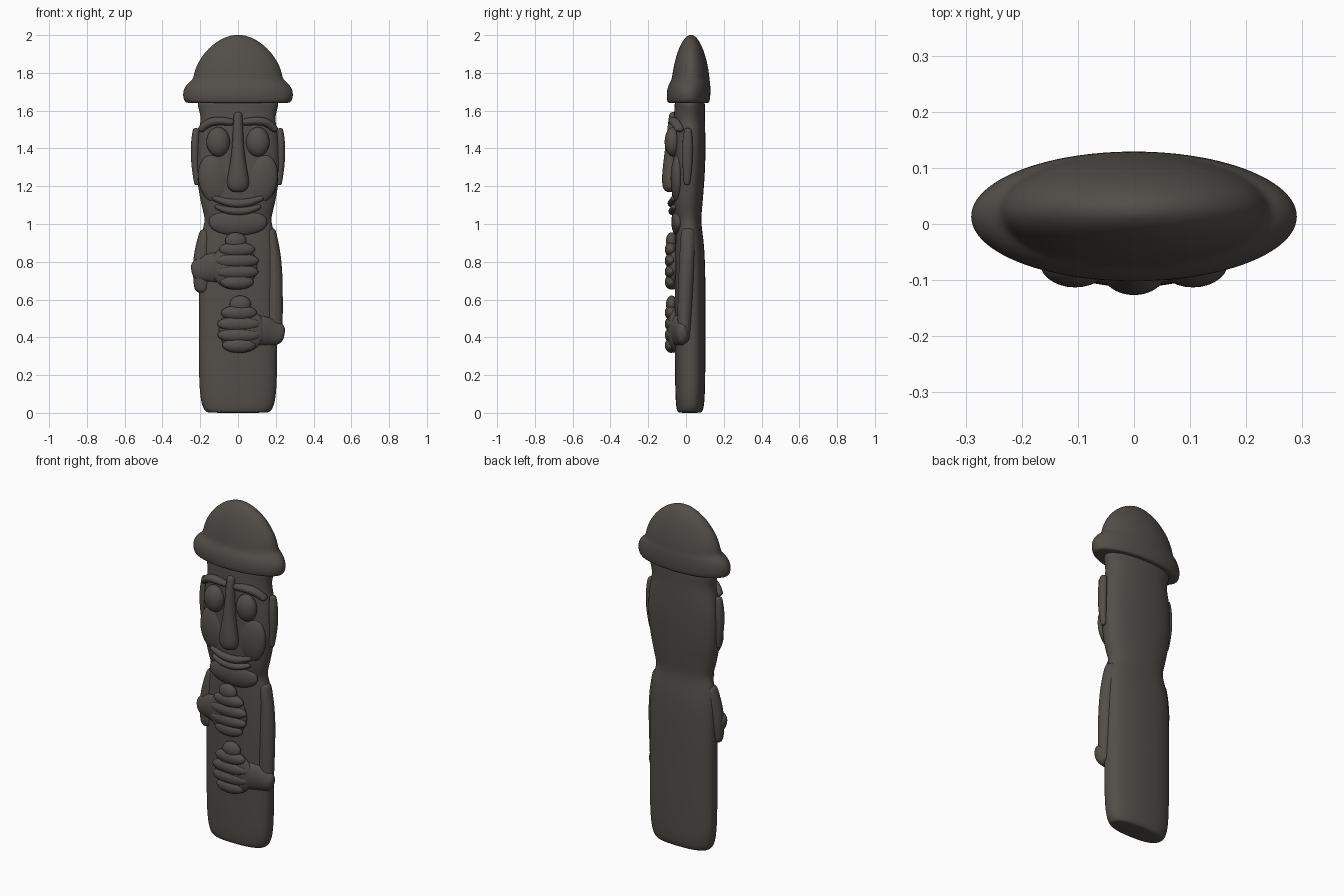
import bpy, bmesh, math
from mathutils import Vector

stone = bpy.data.materials.new("dark basalt stone")
stone.diffuse_color = (0.085, 0.078, 0.068, 1)


def finish(name, bm, subdiv=0):
    bmesh.ops.recalc_face_normals(bm, faces=bm.faces)
    me = bpy.data.meshes.new(name)
    bm.to_mesh(me)
    bm.free()
    me.materials.append(stone)
    for p in me.polygons:
        p.use_smooth = True
    ob = bpy.data.objects.new(name, me)
    bpy.context.collection.objects.link(ob)
    if subdiv:
        m = ob.modifiers.new("smooth", 'SUBSURF')
        m.levels = m.render_levels = subdiv
    return ob


def skin(bm, rings):
    n = len(rings[0])
    vs = [[bm.verts.new(p) for p in r] for r in rings]
    for a, b in zip(vs, vs[1:]):
        for i in range(n):
            j = (i + 1) % n
            bm.faces.new((a[i], a[j], b[j], b[i]))
    bm.faces.new(vs[0])
    bm.faces.new(vs[-1])


def loft(name, levels, n=32):
    """Stack of superellipse rings: (z, half width, y front, y back, exponent)."""
    bm, rings = bmesh.new(), []
    for z, w, y0, y1, e in levels:
        ring = []
        for i in range(n):
            t = 2 * math.pi * i / n
            c, s = math.cos(t), math.sin(t)
            x = math.copysign(abs(c) ** (2 / e), c) * w
            y = math.copysign(abs(s) ** (2 / e), s) * (y1 - y0) / 2
            ring.append((x, (y0 + y1) / 2 + y, z))
        rings.append(ring)
    skin(bm, rings)
    return finish(name, bm, 2)


def blob(name, centre, size, tilt=0):
    """Ellipsoid, tilted in the front plane."""
    bm = bmesh.new()
    bmesh.ops.create_uvsphere(bm, u_segments=28, v_segments=18, radius=1)
    ob = finish(name, bm)
    ob.location, ob.scale = centre, size
    ob.rotation_euler.y = tilt
    return ob


def limb(name, points, n=14):
    """Smooth flattened tube: (x, y, z, radius across, radius in y)."""
    bm, rings = bmesh.new(), []
    P = [Vector(p[:3]) for p in points]
    for k, p in enumerate(points):
        d = P[min(k + 1, len(P) - 1)] - P[max(k - 1, 0)]
        d.y = 0
        d.normalize()
        side = Vector((d.z, 0, -d.x))
        ends = [(0, 1)]
        if k == 0:
            ends = [(-0.9, 0.45), (-0.6, 0.85), (0, 1)]
        if k == len(P) - 1:
            ends = [(0, 1), (0.6, 0.85), (0.9, 0.45)]
        for off, sc in ends:
            ring = []
            for i in range(n):
                t = 2 * math.pi * i / n
                ring.append(P[k] + d * off * p[3] + side * math.cos(t) * p[3] * sc
                            + Vector((0, math.sin(t) * p[4] * sc, 0)))
            rings.append(ring)
    skin(bm, rings)
    return finish(name, bm, 2)


# Body and head as one carved pillar
loft("body_and_head", [
    (0.0, 0.15, -0.035, 0.075, 2.5), (0.004, 0.17, -0.045, 0.085, 2.5),
    (0.03, 0.19, -0.053, 0.096, 2.5), (0.12, 0.208, -0.058, 0.102, 2.5),
    (0.4, 0.208, -0.06, 0.104, 2.5), (0.7, 0.208, -0.06, 0.104, 2.5),
    (0.88, 0.206, -0.058, 0.098, 2.4), (0.97, 0.19, -0.052, 0.085, 2.3),
    (1.02, 0.172, -0.055, 0.08, 2.3), (1.08, 0.19, -0.072, 0.085, 2.4),
    (1.2, 0.215, -0.076, 0.096, 2.4), (1.34, 0.225, -0.07, 0.104, 2.4),
    (1.48, 0.215, -0.068, 0.103, 2.4), (1.56, 0.192, -0.066, 0.1, 2.3),
    (1.62, 0.215, -0.06, 0.1, 2.2), (1.68, 0.22, -0.06, 0.1, 2.2)])

# Hat: rolled brim, then tall dome
loft("hat", [
    (1.642, 0.2, -0.06, 0.09, 2), (1.64, 0.262, -0.088, 0.115, 2),
    (1.644, 0.284, -0.1, 0.125, 2), (1.68, 0.295, -0.104, 0.13, 2),
    (1.72, 0.288, -0.1, 0.13, 2), (1.75, 0.262, -0.085, 0.128, 2),
    (1.765, 0.238, -0.076, 0.125, 2), (1.81, 0.232, -0.07, 0.121, 2),
    (1.87, 0.205, -0.058, 0.109, 2), (1.93, 0.158, -0.038, 0.09, 2),
    (1.975, 0.1, -0.015, 0.066, 2), (1.997, 0.045, 0.007, 0.045, 2),
    (2.001, 0.012, 0.02, 0.032, 2)])

# Nose, lips and chin
limb("nose", [(0, -0.062, 1.57, 0.026, 0.03), (0, -0.075, 1.42, 0.03, 0.034),
              (0, -0.083, 1.3, 0.046, 0.042), (0, -0.084, 1.225, 0.064, 0.046)])
limb("upper_lip", [(-0.12, -0.062, 1.135, 0.016, 0.02), (-0.06, -0.073, 1.113, 0.022, 0.022),
                   (0, -0.077, 1.108, 0.024, 0.022), (0.06, -0.073, 1.113, 0.022, 0.022),
                   (0.12, -0.062, 1.135, 0.016, 0.02)])
limb("lower_lip", [(-0.11, -0.06, 1.09, 0.014, 0.02), (-0.05, -0.072, 1.067, 0.022, 0.022),
                   (0.05, -0.072, 1.067, 0.022, 0.022), (0.11, -0.06, 1.09, 0.014, 0.02)])
blob("chin", (0, -0.04, 1.01), (0.155, 0.038, 0.075))

# Paired face features
for s, side in ((-1, "left"), (1, "right")):
    blob("eye_" + side, (s * 0.105, -0.07, 1.435), (0.062, 0.043, 0.078))
    limb("brow_" + side, [(s * 0.192, -0.035, 1.505, 0.02, 0.026),
                          (s * 0.155, -0.058, 1.54, 0.024, 0.028),
                          (s * 0.1, -0.068, 1.548, 0.024, 0.028),
                          (s * 0.04, -0.066, 1.54, 0.02, 0.024)])
    blob("cheek_" + side, (s * 0.125, -0.045, 1.24), (0.085, 0.036, 0.13), s * 0.15)
    limb("ear_" + side, [(s * 0.222, 0.01, 1.49, 0.02, 0.022), (s * 0.228, 0.008, 1.42, 0.024, 0.03),
                         (s * 0.228, 0.008, 1.32, 0.022, 0.028), (s * 0.218, 0.005, 1.22, 0.016, 0.018)])

# Arms, with one hand on the chest and the other on the belly
limb("upper_arm_left", [(-0.175, 0.01, 0.94, 0.035, 0.04), (-0.192, 0.0, 0.84, 0.045, 0.042),
                        (-0.195, -0.005, 0.75, 0.046, 0.042), (-0.192, -0.01, 0.675, 0.044, 0.036)])
limb("upper_arm_right", [(0.175, 0.01, 0.95, 0.03, 0.04), (0.192, 0.005, 0.8, 0.045, 0.042),
                         (0.194, -0.005, 0.6, 0.045, 0.042), (0.193, -0.01, 0.41, 0.045, 0.034)])
for s, dz, side in ((-1, 0.335, "left"), (1, 0, "right")):
    limb("forearm_" + side, [(s * 0.185, -0.02, 0.425 + dz, 0.07, 0.04),
                             (s * 0.14, -0.047, 0.435 + dz, 0.08, 0.035),
                             (s * 0.07, -0.058, 0.44 + dz, 0.085, 0.035)])
    blob("palm_" + side, (s * 0.02, -0.066, 0.44 + dz), (0.122, 0.036, 0.122))
    for k, (z, w) in enumerate(((0.53, 0.095), (0.471, 0.115), (0.412, 0.113), (0.358, 0.088))):
        blob("finger_%s_%d" % (side, k + 1), (s * 0.005, -0.079, z + dz), (w, 0.033, 0.04))
    blob("thumb_" + side, (s * 0.012, -0.076, 0.575 + dz), (0.056, 0.03, 0.046))
